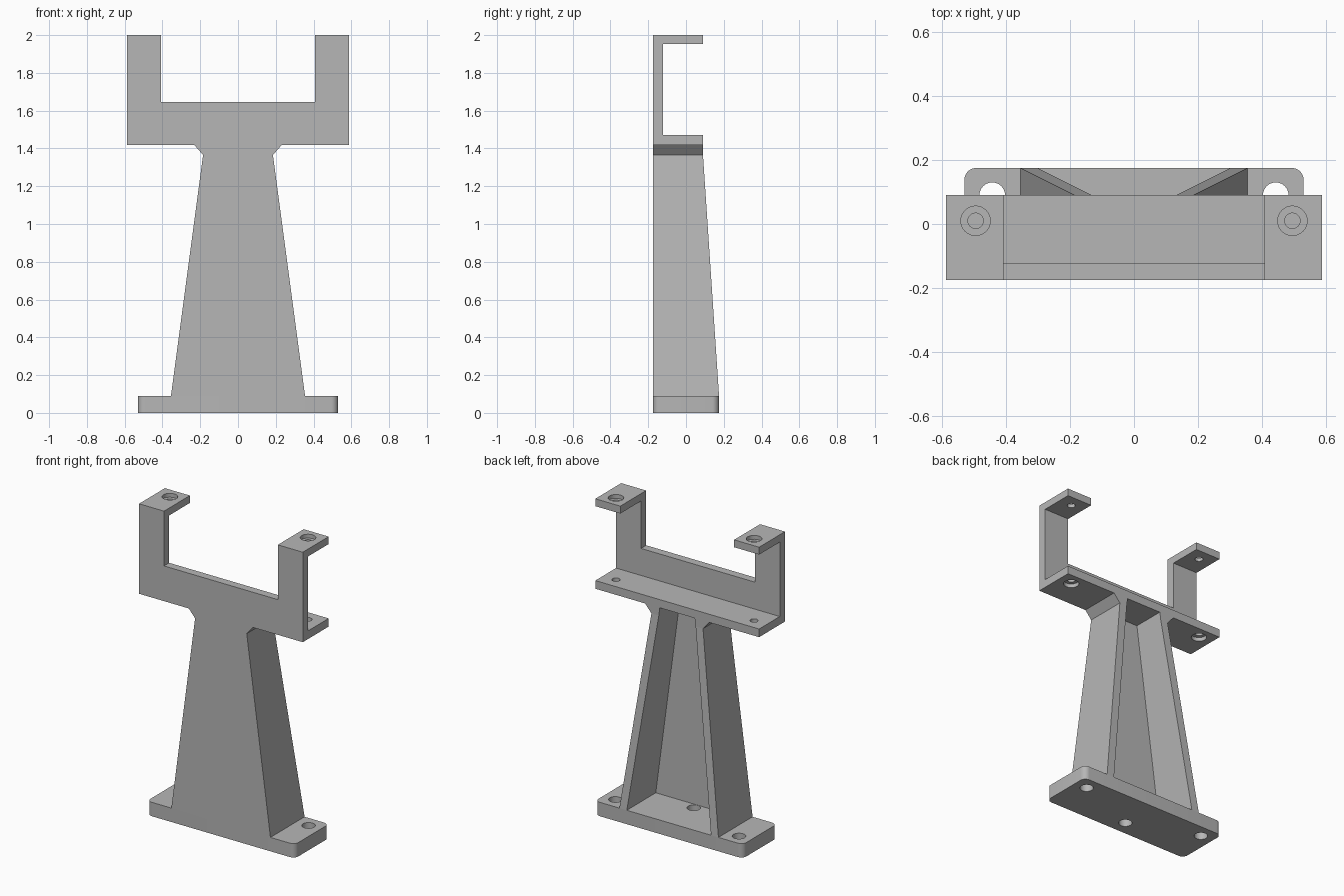
import bpy, bmesh, math

cube = bpy.data.objects.get("Cube")
if cube:
    bpy.data.objects.remove(cube, do_unlink=True)

grey = bpy.data.materials.new("plain_grey")
grey.use_nodes = True
colour = (0.47, 0.47, 0.47, 1)
grey.diffuse_color = colour
grey.node_tree.nodes["Principled BSDF"].inputs["Base Color"].default_value = colour

FRONT, PLATE_BACK, SHELF_BACK, BASE_BACK = -0.175, -0.122, 0.09, 0.175
BASE_TOP, NECK, SHELF_Z, TOP = 0.09, 1.365, 1.417, 2.0
WIDE, ARM_IN = 0.587, 0.408
LEG_LOW, LEG_HIGH, GUSSET = 0.355, 0.185, 0.23


def make(name, bm):
    bmesh.ops.recalc_face_normals(bm, faces=bm.faces)
    mesh = bpy.data.meshes.new(name)
    bm.to_mesh(mesh)
    bm.free()
    ob = bpy.data.objects.new(name, mesh)
    bpy.context.collection.objects.link(ob)
    mesh.materials.append(grey)
    return ob


def prism(name, outline, y0, back):
    """Extrude an (x, z) outline from y0 to back(z)."""
    bm = bmesh.new()
    a = [bm.verts.new((x, y0, z)) for x, z in outline]
    b = [bm.verts.new((x, back(z), z)) for x, z in outline]
    bm.faces.new(a)
    bm.faces.new(b[::-1])
    for i in range(len(a)):
        j = (i + 1) % len(a)
        bm.faces.new((a[i], a[j], b[j], b[i]))
    return make(name, bm)


def box(name, x0, x1, y0, y1, z0, z1):
    return prism(name, [(x0, z0), (x1, z0), (x1, z1), (x0, z1)], y0, lambda z: y1)


def activate(ob):
    bpy.ops.object.select_all(action="DESELECT")
    ob.select_set(True)
    bpy.context.view_layer.objects.active = ob


def drill(ob, x, y, z0, z1, r):
    bpy.ops.mesh.primitive_cylinder_add(vertices=32, radius=r, depth=z1 - z0,
                                        location=(x, y, (z0 + z1) / 2))
    cutter = bpy.context.object
    cutter.hide_render = True
    activate(ob)
    mod = ob.modifiers.new("hole", "BOOLEAN")
    mod.operation, mod.solver, mod.object = "DIFFERENCE", "EXACT", cutter
    bpy.ops.object.modifier_apply(modifier=mod.name)
    bpy.data.objects.remove(cutter, do_unlink=True)


def smooth(ob):
    activate(ob)
    bpy.ops.object.shade_smooth_by_angle(angle=math.radians(30))


# Front plate: tapered leg face, crossbar and two upright arms in one outline
half = [(LEG_LOW, BASE_TOP), (LEG_HIGH, NECK), (GUSSET, SHELF_Z), (WIDE, SHELF_Z),
        (WIDE, TOP), (ARM_IN, TOP), (ARM_IN, 1.645)]
prism("front_plate", half + [(-x, z) for x, z in reversed(half)],
      FRONT, lambda z: PLATE_BACK)

# Base plate with rounded corners and three bolt holes
base = box("base_plate", -0.53, 0.53, FRONT, BASE_BACK, 0, BASE_TOP)
bm = bmesh.new()
bm.from_mesh(base.data)
upright = [e for e in bm.edges if abs(e.verts[0].co.z - e.verts[1].co.z) > 0.01]
bmesh.ops.bevel(bm, geom=upright, offset=0.037, segments=8, profile=0.5, affect="EDGES")
bm.to_mesh(base.data)
bm.free()
for x, y in ((-0.443, 0.09), (0.443, 0.09), (0, -0.08)):
    drill(base, x, y, -0.1, 0.2, 0.04)
smooth(base)

# Shelf, counterbored from below
HOLE_X, HOLE_Y, BIG, SMALL = 0.495, 0.01, 0.046, 0.024
shelf = box("shelf", -WIDE, WIDE, PLATE_BACK, SHELF_BACK, SHELF_Z, 1.47)
for s in (-1, 1):
    drill(shelf, s * HOLE_X, HOLE_Y, 1.3, 1.6, SMALL)
    drill(shelf, s * HOLE_X, HOLE_Y, 1.3, SHELF_Z + 0.025, BIG)
smooth(shelf)


def slope(z):
    t = min(1, (z - BASE_TOP) / (NECK - BASE_TOP))
    return BASE_BACK + (SHELF_BACK - BASE_BACK) * t


WALL = 0.053
for side, s in (("right", -1), ("left", 1)):
    # Tapered side wall of the leg
    prism("leg_wall_" + side,
          [(s * LEG_LOW, BASE_TOP), (s * LEG_HIGH, NECK),
           (s * (LEG_HIGH - WALL), NECK), (s * (LEG_LOW - WALL), BASE_TOP)],
          PLATE_BACK, slope)
    # Flared neck under the shelf
    prism("neck_gusset_" + side,
          [(s * LEG_HIGH, NECK), (s * GUSSET, SHELF_Z),
           (s * (LEG_HIGH - WALL - 0.007), SHELF_Z), (s * (LEG_HIGH - WALL), NECK)],
          PLATE_BACK, slope)
    # Top tab, counterbored from above
    x0, x1 = sorted((s * ARM_IN, s * WIDE))
    tab = box("top_tab_" + side, x0, x1, PLATE_BACK, SHELF_BACK, 1.952, TOP)
    drill(tab, s * HOLE_X, HOLE_Y, 1.8, 2.1, SMALL)
    drill(tab, s * HOLE_X, HOLE_Y, TOP - 0.025, 2.1, BIG)
    smooth(tab)
